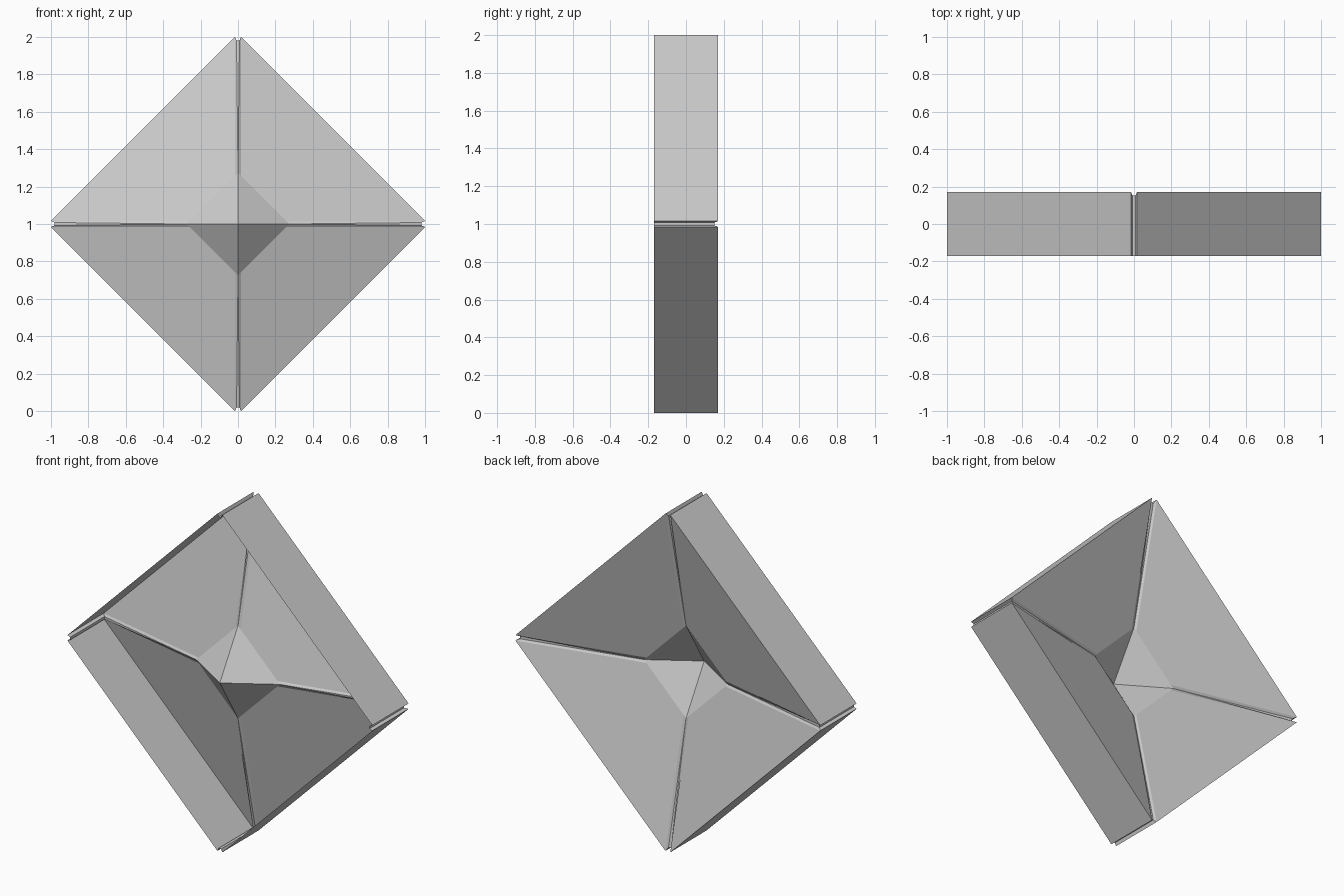
import bpy, bmesh
from math import pi
from mathutils import Matrix, Vector

if "Cube" in bpy.data.objects:
    bpy.data.objects.remove(bpy.data.objects["Cube"])

DEPTH = 0.17    # half thickness of the frame
BASE = 0.275    # half diagonal of the central spike
GAP = 0.016     # half width of the seam grooves
FLOOR = 0.008   # half width of the groove floor
SINK = 0.018    # groove depth


def fan(name, faces):
    """Repeat the given faces four times around the front axis, as one mesh."""
    bm = bmesh.new()
    for k in range(4):
        rot = Matrix.Rotation(k * pi / 2, 3, 'Y')
        for pts in faces:
            bm.faces.new([bm.verts.new(rot @ Vector(p) + Vector((0, 0, 1))) for p in pts])
    bmesh.ops.remove_doubles(bm, verts=bm.verts, dist=1e-5)
    bmesh.ops.recalc_face_normals(bm, faces=bm.faces)
    me = bpy.data.meshes.new(name)
    bm.to_mesh(me)
    bm.free()
    ob = bpy.data.objects.new(name, me)
    bpy.context.collection.objects.link(ob)
    return ob


def strip(a, b):
    """Faces joining two rows of points."""
    return [(a[i], a[i + 1], b[i + 1], b[i]) for i in range(len(a) - 1)]


# four panels: outer wall from front to back rim, then slope in to the spike base
front = [(GAP, -DEPTH, 1), (1, -DEPTH, GAP)]
back = [(GAP, DEPTH, 1), (1, DEPTH, GAP)]
inner = [(GAP, 0, BASE - GAP), (BASE - GAP, 0, GAP)]
fan("panels", strip(front, back) + strip(back, inner))

# sunken seam grooves between the panels
R = 1 - SINK
g_front = [(-GAP, -DEPTH, 1), (-FLOOR, -DEPTH, R), (FLOOR, -DEPTH, R), (GAP, -DEPTH, 1)]
g_back = [(-GAP, DEPTH, 1), (-FLOOR, DEPTH - SINK, R), (FLOOR, DEPTH - SINK, R), (GAP, DEPTH, 1)]
tip = (0, 0, BASE)
left, right = (-GAP, 0, BASE - GAP), (GAP, 0, BASE - GAP)
grooves = strip(g_front, g_back) + [
    (g_back[0], g_back[1], tip, left),
    (g_back[1], g_back[2], tip),
    (g_back[2], g_back[3], right, tip),
]
fan("seam_grooves", grooves)

# central spike pointing to the front
fan("center_spike", [((0, 0, BASE), (BASE, 0, 0), (0, -DEPTH, 0))])
